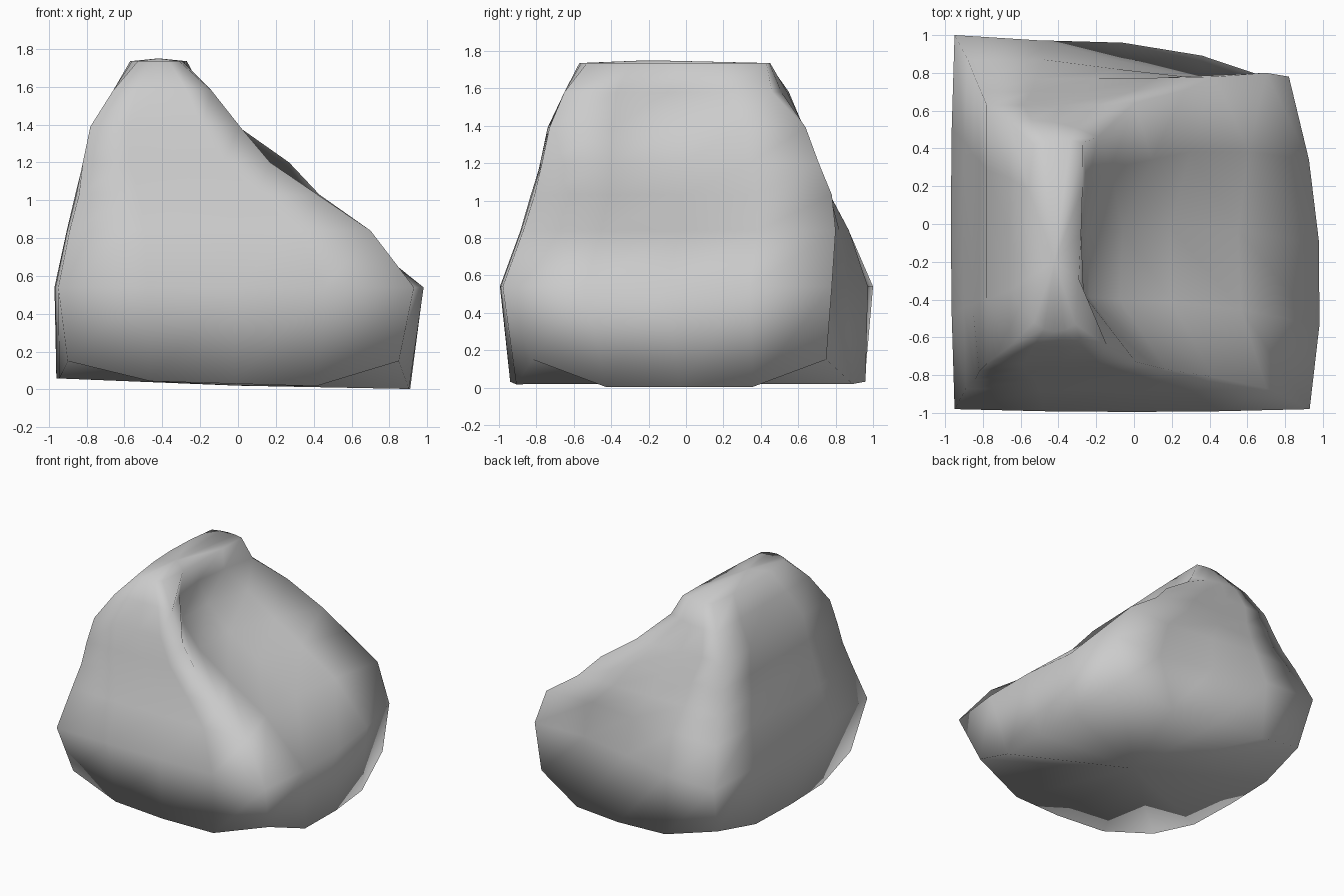
import bpy, bmesh
from math import sin, pi
from mathutils import Vector

if "Cube" in bpy.data.objects:
    bpy.data.objects.remove(bpy.data.objects["Cube"])

SEG = 4  # segments along each side of a horizontal section

# Sections: z, four corners (left-front, right-front, right-back, left-back),
# then the mid-side x/y and skew of the right scoop and of the back dent
SECTIONS = [
    (0.03, (-.90, -.84), (.85, -.82), (.78, .75), (-.90, .88), (.91, 0), (.96, 0)),
    (0.54, (-.95, -.98), (.93, -.98), (.82, .78), (-.95, 1.0), (.98, 0), (.86, -.05)),
    (0.84, (-.89, -.87), (.70, -.87), (.70, .80), (-.88, .87), (.55, -.02), (.82, -.03)),
    (1.03, (-.84, -.82), (.42, -.81), (.43, .78), (-.84, .77), (.19, -.05), (.77, 0)),
    (1.20, (-.82, -.78), (.17, -.77), (.27, .71), (-.81, .70), (-.06, -.06), (.70, 0)),
    (1.39, (-.78, -.74), (.01, -.73), (.00, .64), (-.78, .63), (-.24, -.06), (.63, 0)),
    (1.58, (-.66, -.65), (-.14, -.65), (-.19, .46), (-.66, .54), (-.29, -.02), (.54, 0)),
    (1.735, (-.53, -.52), (-.31, -.53), (-.27, .43), (-.53, .42), (-.28, 0), (.45, 0)),
]


def side(a, b, axis, mid, skew=0):
    """Points from a towards b, bowed so the middle reaches `mid` on one axis."""
    a, b = Vector(a), Vector(b)
    bow = mid - (a[axis] + b[axis]) / 2
    pts = []
    for i in range(SEG):
        t = i / SEG
        p = a.lerp(b, t)
        p[axis] += bow * (1 - (2 * t - 1) ** 2) + skew * sin(2 * pi * t)
        pts.append(p)
    return pts


def section(z, lf, rf, rb, lb, scoop, dent):
    low = z < 1.1
    left = (lf[0] + lb[0]) / 2 - (0.02 if low else 0)
    front = (lf[1] + rf[1]) / 2 - (0.015 if low else 0)
    if z < 0.1:  # base sides stay wide while its corners are rounded off
        left, front = -.96, -.94
    if z > 1.7:  # summit is slightly rounded
        left, front = -.57, -.57
    return (side(lf, rf, 1, front) + side(rf, rb, 0, *scoop)
            + side(rb, lb, 1, *dent) + side(lb, lf, 0, left))


bm = bmesh.new()
rings = []
for k, (z, *shape) in enumerate(SECTIONS):
    ring = []
    for i, p in enumerate(section(z, *shape)):
        lift = 0
        if k == 0:  # slightly tilted base with raised corners
            lift = 0.12 if i % SEG == 0 else -0.03 * p.x
        ring.append(bm.verts.new((p.x, p.y, z + lift)))
    rings.append(ring)

# Loft the sides
n = 4 * SEG
for lo, hi in zip(rings, rings[1:]):
    for i in range(n):
        j = (i + 1) % n
        bm.faces.new((lo[i], lo[j], hi[j], hi[i]))

# Close the base and the summit with fans
for ring, tip in ((rings[0], (0, 0, 0.02)), (rings[-1], (-0.42, -0.2, 1.75))):
    centre = bm.verts.new(tip)
    for i in range(n):
        bm.faces.new((ring[i], ring[(i + 1) % n], centre))

bmesh.ops.recalc_face_normals(bm, faces=bm.faces)
for f in bm.faces:
    f.smooth = True

mesh = bpy.data.meshes.new("boulder")
bm.to_mesh(mesh)
bm.free()
boulder = bpy.data.objects.new("boulder", mesh)
bpy.context.collection.objects.link(boulder)
